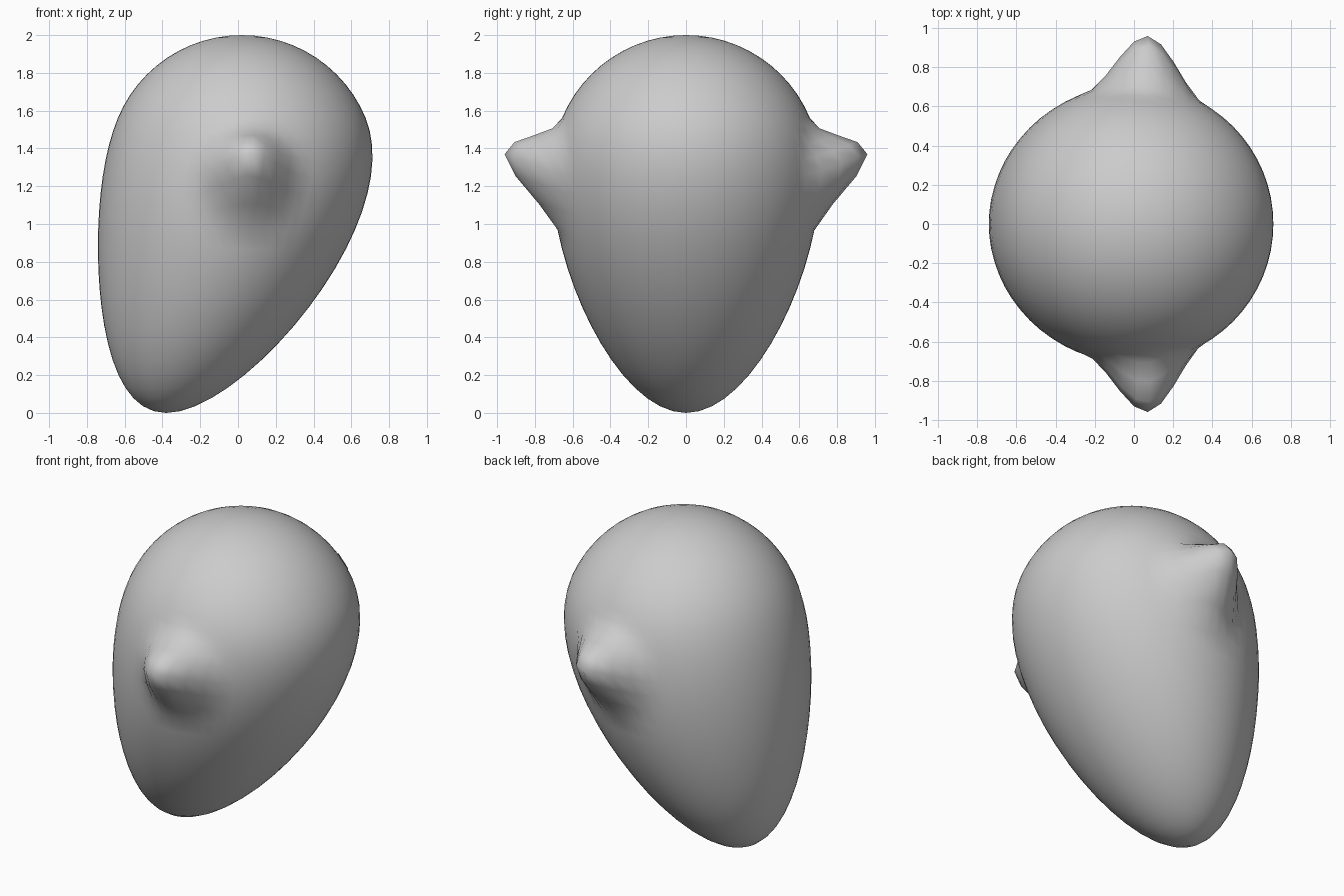
import bpy, bmesh
from mathutils import Vector

if "Cube" in bpy.data.objects:
    bpy.data.objects.remove(bpy.data.objects["Cube"])


def pull(bm, start, tip, radius):
    """Drag the vertex nearest to start onto tip with a smooth falloff."""
    centre = min(bm.verts, key=lambda v: (v.co - start).length).co.copy()
    delta = tip - centre
    for v in bm.verts:
        d = (v.co - centre).length
        if d < radius:
            t = 1 - d / radius
            v.co += delta * (3 * t * t - 2 * t ** 3)


# Round head
bm = bmesh.new()
bmesh.ops.create_uvsphere(bm, u_segments=64, v_segments=32, radius=0.71)
bmesh.ops.translate(bm, verts=bm.verts, vec=(0.02, 0, 1.29))

# Long chin, drawn down and to the left
pull(bm, Vector((0.02, 0, 0.58)), Vector((-0.38, 0, 0.0)), 1.19)

# Pointed ear on each side
for s in (-1, 1):
    pull(bm, Vector((0.08, s * 0.70, 1.22)), Vector((0.07, s * 0.96, 1.37)), 0.31)

for f in bm.faces:
    f.smooth = True
mesh = bpy.data.meshes.new("head")
bm.to_mesh(mesh)
bm.free()
head = bpy.data.objects.new("head", mesh)
bpy.context.collection.objects.link(head)
